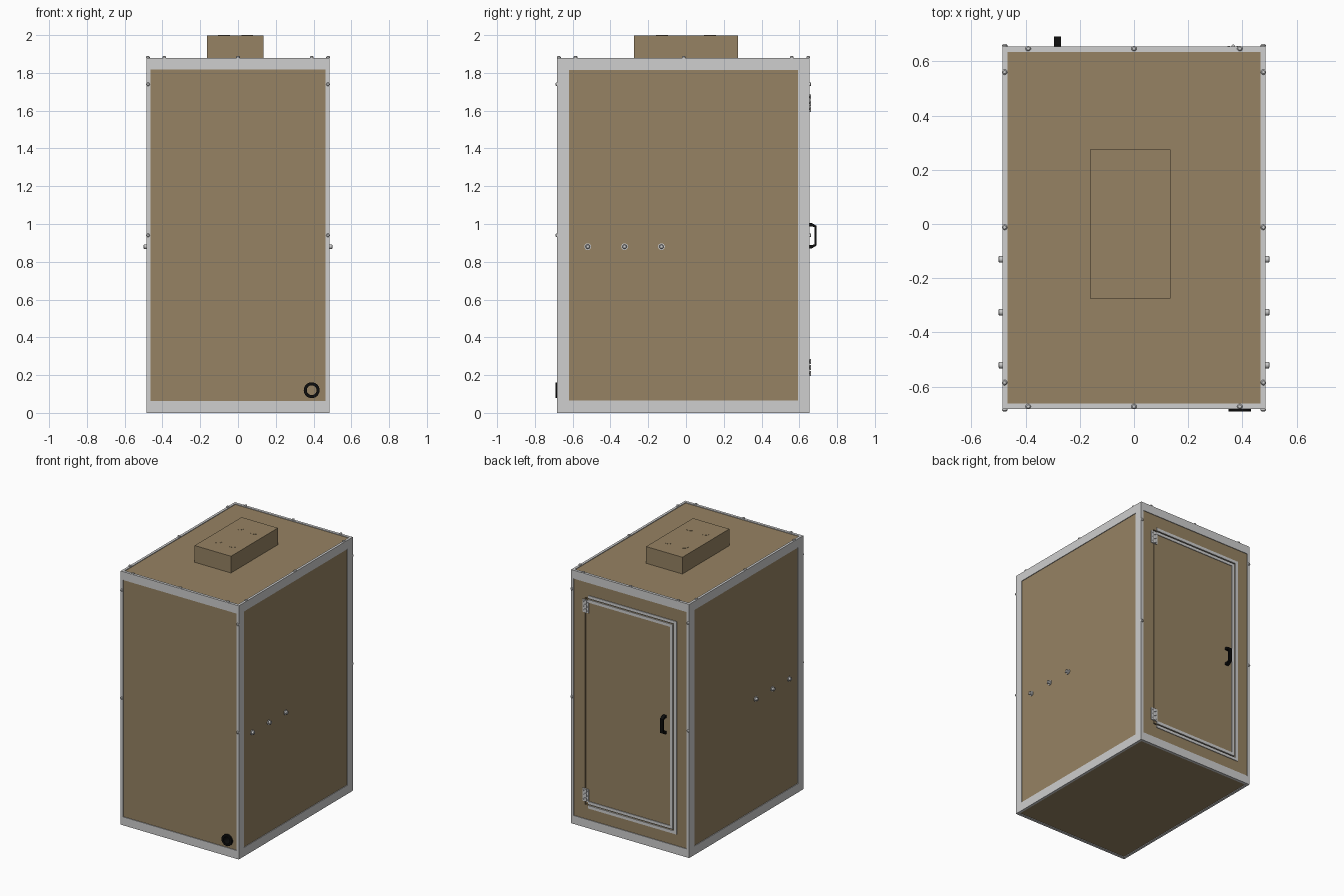
import bpy, math
from mathutils import Vector

if "Cube" in bpy.data.objects:
    bpy.data.objects.remove(bpy.data.objects["Cube"])

def material(name, r, g, b):
    m = bpy.data.materials.new(name)
    m.diffuse_color = (r, g, b, 1)
    m.use_nodes = True
    m.node_tree.nodes["Principled BSDF"].inputs["Base Color"].default_value = m.diffuse_color
    return m

BROWN = material("brown_panel", 0.305, 0.225, 0.125)
GREY = material("light_grey_metal", 0.62, 0.62, 0.62)
BLACK = material("black_plastic", 0.004, 0.004, 0.004)

def mesh_object(name, verts, faces, mat):
    me = bpy.data.meshes.new(name)
    me.from_pydata(verts, [], faces)
    me.materials.append(mat)
    ob = bpy.data.objects.new(name, me)
    bpy.context.collection.objects.link(ob)
    return ob

def boxes(name, ranges, mat):
    """One object made of boxes, each given as (lowest corner, highest corner)."""
    verts, faces = [], []
    for lo, hi in ranges:
        n = len(verts)
        verts += [(x, y, z) for x in (lo[0], hi[0]) for y in (lo[1], hi[1]) for z in (lo[2], hi[2])]
        quads = ((0, 1, 3, 2), (4, 6, 7, 5), (0, 4, 5, 1), (2, 3, 7, 6), (0, 2, 6, 4), (1, 5, 7, 3))
        faces += [tuple(n + i for i in q) for q in quads]
    return mesh_object(name, verts, faces, mat)

def lathe(name, base, direction, profile, mat, n=16, closed=False):
    """Spin (radius, height) points about an axis starting at base."""
    rot = Vector((0, 0, 1)).rotation_difference(Vector(direction)).to_matrix()
    verts = [Vector(base) + rot @ Vector((r * math.cos(2 * math.pi * i / n), r * math.sin(2 * math.pi * i / n), h))
             for r, h in profile for i in range(n)]
    k = len(profile)
    faces = []
    for j in range(k if closed else k - 1):
        a, b = j * n, ((j + 1) % k) * n
        faces += [(a + i, a + (i + 1) % n, b + (i + 1) % n, b + i) for i in range(n)]
    if not closed:
        faces += [tuple(reversed(range(n))), tuple(range((k - 1) * n, k * n))]
    ob = mesh_object(name, verts, faces, mat)
    ob.data.shade_smooth()
    ob.data.set_sharp_from_angle(angle=math.radians(35))
    return ob

LO, HI = (-0.484, -0.682, 0.0), (0.484, 0.654, 1.88)
T = 0.005                                    # metal thickness
BACK = HI[1] - T                             # back panel surface

# Cabinet body with a recess for the door and a port hole
body = boxes("cabinet_body", [([v + T for v in LO], [v - T for v in HI])], BROWN)
OX0, OX1, OZ0, OZ1 = -0.357, 0.372, 0.168, 1.702
door_cut = boxes("door_cutter", [((OX0, 0.60, OZ0), (OX1, 0.70, OZ1))], BROWN)
port_cut = lathe("port_cutter", (0.39, -0.72, 0.12), (0, 1, 0), [(0.03, 0), (0.03, 0.12)], BROWN, 32)
for cutter in (door_cut, port_cut):
    mod = body.modifiers.new("cut", "BOOLEAN")
    mod.operation, mod.solver, mod.object = "DIFFERENCE", "EXACT", cutter
    cutter.hide_render = True
    cutter.hide_set(True)

# Angle strips along all twelve edges
leg = {(0, 1): 0.062, (0, 2): 0.020, (1, 0): 0.065, (1, 2): 0.018, (2, 0): 0.062, (2, 1): 0.020}
for axis, label in enumerate(("cross", "depth", "upright")):
    b, c = [i for i in range(3) if i != axis]
    for sb in (0, 1):
        for sc in (0, 1):
            parts = []
            for thin, wide, st, sw in ((b, c, sb, sc), (c, b, sc, sb)):
                lo, hi = list(LO), list(HI)
                for ax, side, size in ((thin, st, T), (wide, sw, leg[axis, thin])):
                    if side:
                        lo[ax] = HI[ax] - size
                    else:
                        hi[ax] = LO[ax] + size
                parts.append((lo, hi))
            boxes(f"{label}_edge_strip_{sb}{sc}", parts, GREY)

# Edge bolts on top, front and back
def bolt(name, base, direction):
    lathe(name, base, direction, [(0.010, 0), (0.010, 0.005), (0.006, 0.009)], GREY, 12)

for x in (-0.39, 0, 0.39):
    for y in (-0.673, 0.647):
        bolt("top_bolt", (x, y, HI[2]), (0, 0, 1))
for s in (-1, 1):
    for y in (-0.585, -0.012, 0.56):
        bolt("top_bolt", (s * 0.477, y, HI[2]), (0, 0, 1))
    for z in (0.94, 1.74):
        bolt("front_bolt", (s * 0.477, LO[1], z), (0, -1, 0))
        bolt("back_bolt", (s * 0.477, HI[1], z), (0, 1, 0))
    # Row of side fittings: washer and stud
    for y in (-0.52, -0.325, -0.13):
        lathe("side_fitting", (s * 0.478, y, 0.88), (s, 0, 0),
              [(0.018, 0), (0.018, 0.006), (0.012, 0.006), (0.012, 0.019), (0.008, 0.022)], GREY)

# Top unit with four round caps
boxes("top_unit", [((-0.163, -0.275, 1.87), (0.135, 0.275, 1.999))], BROWN)
for x in (-0.074, 0.049):
    for y in (-0.127, 0.127):
        lathe("round_cap", (x, y, 1.99), (0, 0, 1), [(0.031, 0), (0.031, 0.010)], BROWN, 32)

# Port tube low on the front
lathe("port_tube", (0.39, -0.62, 0.12), (0, -1, 0),
      [(0.026, 0), (0.030, 0), (0.030, 0.055), (0.042, 0.055), (0.042, 0.071), (0.026, 0.071)], BLACK, 32, True)

# Door, with metal trim on the door and around the opening
G, W = 0.008, 0.022
DX0, DX1, DZ0, DZ1 = OX0 + G, OX1 - G, OZ0 + G, OZ1 - G
boxes("door", [((DX0, 0.601, DZ0), (DX1, BACK, DZ1))], BROWN)
XE = 0.345                                   # trim stops at the hinges
def trim(name, x, z0, z1, w):
    """Three-sided trim: upright starting at x, with rails at z0 and z1 running to the hinge side."""
    rects = ((x, x + w, z0, z1), (x + w, XE, z0, z0 + w), (x + w, XE, z1 - w, z1))
    boxes(name, [((a, BACK - 0.002, c), (b, HI[1], d)) for a, b, c, d in rects], GREY)
trim("opening_trim", OX0 - W, OZ0 - W, OZ1 + W, W)
trim("door_trim", DX0, DZ0, DZ1, W)

# Hinges: two leaves, three knuckles and screws
for zc in (0.24, 1.64):
    hx = 0.366
    boxes("hinge_leaves", [((hx - 0.025, BACK, zc - 0.047), (hx - 0.003, BACK + 0.006, zc + 0.047)),
                           ((hx + 0.003, BACK, zc - 0.047), (hx + 0.025, BACK + 0.006, zc + 0.047))], GREY)
    for k in (-1, 0, 1):
        lathe("hinge_knuckle", (hx, BACK + 0.006, zc + k * 0.032 - 0.014), (0, 0, 1),
              [(0.007, 0), (0.007, 0.028)], GREY, 12)
        for s in (-1, 1):
            lathe("hinge_screw", (hx + s * 0.016, BACK + 0.006, zc + k * 0.032), (0, 1, 0),
                  [(0.005, 0), (0.004, 0.002)], GREY, 8)

# Bracket handle: side outline in (y, z) extruded along x
half = [(BACK, 0.068), (0.664, 0.068), (0.691, 0.052)]
inner = [(0.680, 0.046), (0.662, 0.050), (BACK, 0.050)]
outline = half + [(y, -z) for y, z in reversed(half)] + [(y, -z) for y, z in reversed(inner)] + inner
n = len(outline)
hv = [(x, y, 0.938 + z) for x in (-0.295, -0.270) for y, z in outline]
hf = [(i, (i + 1) % n, n + (i + 1) % n, n + i) for i in range(n)]
hf += [tuple(reversed(range(n))), tuple(range(n, 2 * n))]
mesh_object("door_handle", hv, hf, BLACK)
